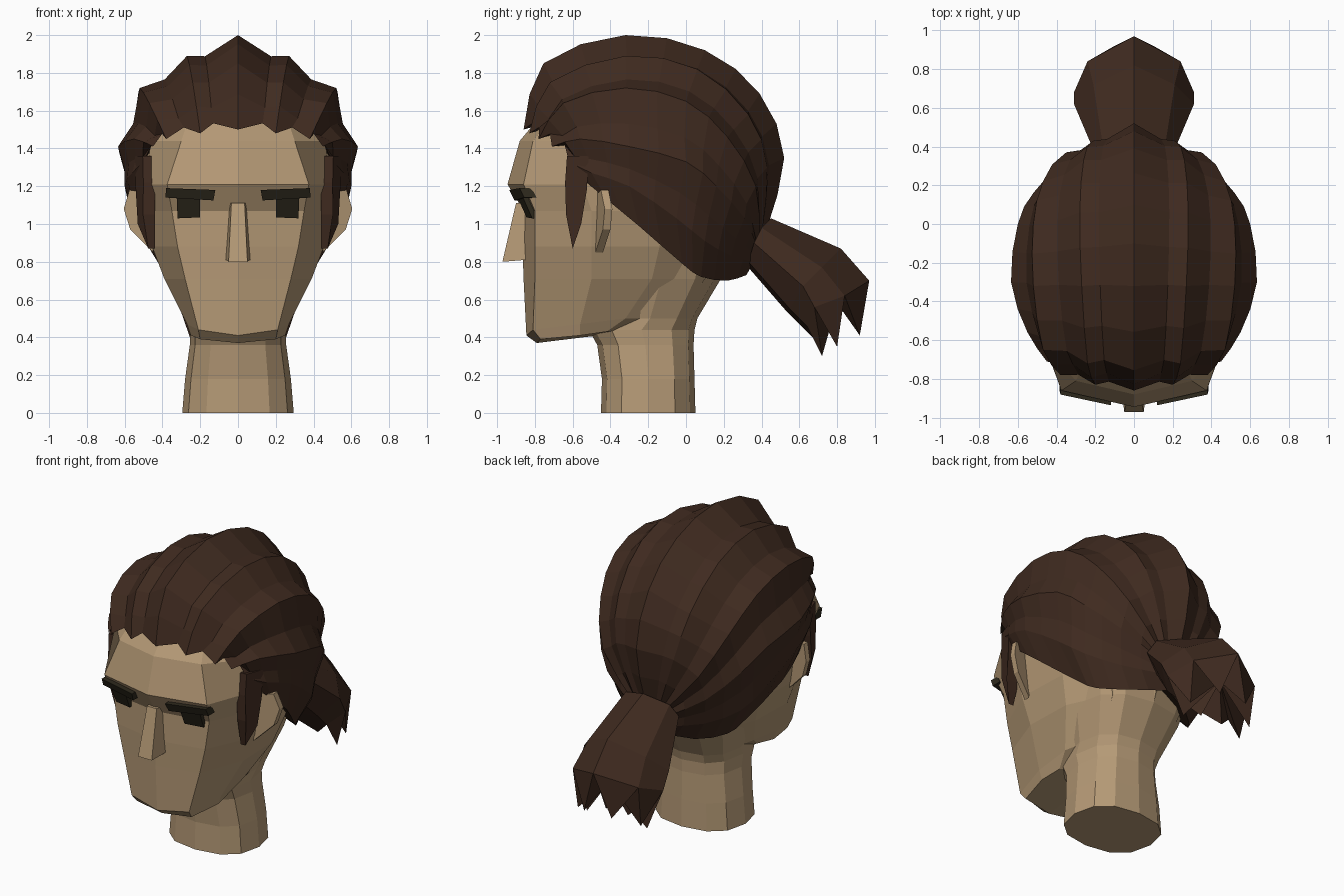
import bpy, bmesh, math
from mathutils import Vector as V

if "Cube" in bpy.data.objects:
    bpy.data.objects.remove(bpy.data.objects["Cube"])


def material(name, rgb):
    m = bpy.data.materials.new(name)
    m.diffuse_color = (*rgb, 1)
    m.use_nodes = True
    m.node_tree.nodes["Principled BSDF"].inputs["Base Color"].default_value = m.diffuse_color
    return m


SKIN = material("skin tan", (0.46, 0.32, 0.18))
HAIR = material("dark brown hair", (0.050, 0.0235, 0.0140))
DARK = material("near black", (0.027, 0.022, 0.012))


def build(name, verts, faces, mat, mirror=False):
    me = bpy.data.meshes.new(name)
    me.from_pydata([tuple(v) for v in verts], [], faces)
    bm = bmesh.new()
    bm.from_mesh(me)
    bmesh.ops.recalc_face_normals(bm, faces=bm.faces)
    bm.to_mesh(me)
    bm.free()
    me.materials.append(mat)
    ob = bpy.data.objects.new(name, me)
    bpy.context.collection.objects.link(ob)
    if mirror:
        mod = ob.modifiers.new("mirror", 'MIRROR')
        mod.use_clip = True
    return ob


def grid(rows, closed=False):
    """Vertices and quads joining equal-length rows of points."""
    n = len(rows[0])
    verts = [p for r in rows for p in r]
    faces = []
    for j in range(len(rows) - 1):
        for i in range(n if closed else n - 1):
            k = (i + 1) % n
            faces.append((j*n + i, j*n + k, (j+1)*n + k, (j+1)*n + i))
    return verts, faces


def solid(name, front, back, mat, mirror=True):
    """Closed block between two matching outlines."""
    n = len(front)
    verts, faces = grid([front, back], True)
    return build(name, verts, faces + [tuple(range(n)), tuple(range(n, 2*n))], mat, mirror)


def spline(pts, steps=2):
    """Catmull-Rom resampling through the points."""
    p = [V(q) for q in pts]
    p = [2*p[0] - p[1]] + p + [2*p[-1] - p[-2]]
    out = []
    for i in range(1, len(p) - 2):
        a, b, c, d = p[i-1:i+3]
        for s in range(steps):
            t = s / steps
            out.append(0.5*(2*b + (c-a)*t + (2*a-5*b+4*c-d)*t*t + (3*b-a-3*c+d)*t**3))
    return out + [p[-2]]


# Head: half rings (z, rise to the rear, front y, face edge, cheek, rear side, nape, back y)
rings = [
    (.37, .020, -.79, (.20, -.77), (.25, -.56), (.23, -.42), (.15, -.34), -.30),
    (.41, .030, -.845, (.21, -.81), (.27, -.56), (.27, -.32), (.21, -.04), .045),
    (.71, 0, -.86, (.28, -.80), (.39, -.50), (.38, -.18), (.25, .10), .185),
    (.88, 0, -.865, (.32, -.80), (.455, -.50), (.44, -.14), (.31, .13), .24),
    (1.07, 0, -.86, (.35, -.80), (.485, -.50), (.49, -.12), (.35, .20), .33),
    (1.21, 0, -.945, (.375, -.86), (.49, -.55), (.51, -.12), (.37, .23), .38),
    (1.44, 0, -.88, (.30, -.81), (.46, -.62), (.50, -.15), (.36, .20), .38),
    (1.56, 0, -.78, (.26, -.72), (.42, -.58), (.46, -.20), (.31, .14), .30),
    (1.75, 0, -.50, (.15, -.50), (.25, -.42), (.25, -.20), (.15, -.05), .00),
]
rows = [[(x, y, z + rise*min(i, 3)) for i, (x, y) in enumerate([(0, c), *mid, (0, b)])]
        for z, rise, c, *mid, b in rings]
v, f = grid(rows)
build("head", v, f + [tuple(range(6)), tuple(range(len(v) - 6, len(v)))], SKIN, True)


# Neck: stacked twelve-sided rounded squares widening into the skull (z, centre y, rx, ry)
def full(s):
    return math.copysign(abs(s)**.82, s) if abs(s) > 1e-6 else 0


rows = [[(rx*full(math.sin(a*math.pi/6)), cy - ry*full(math.cos(a*math.pi/6)), z)
         for a in range(12)]
        for z, cy, rx, ry in [(0, -.2, .295, .25), (.18, -.2, .28, .245),
                              (.36, -.215, .255, .255), (.44, -.235, .255, .28),
                              (.50, -.19, .265, .25), (.71, -.13, .34, .315),
                              (1.0, -.10, .42, .37)]]
v, f = grid(rows, True)
build("neck", v, f + [tuple(range(12)), tuple(range(72, 84))], SKIN)

# Nose wedge
solid("nose", [(-.035, -.90, 1.11), (.035, -.90, 1.11), (.05, -.972, .80), (-.05, -.972, .80)],
      [(-.045, -.84, 1.11), (.045, -.84, 1.11), (.065, -.85, .81), (-.065, -.85, .81)], SKIN, False)


# Eyes and brows: blocks following the slant of the face
def face_block(name, outline, y0, depth):
    front = [(x, y0 + .23*x + .45*(1.15 - z), z) for x, z in outline]
    solid(name, front, [(x, y + depth, z) for x, y, z in front], DARK)


face_block("eyebrows", [(.12, 1.18), (.38, 1.19), (.385, 1.14), (.13, 1.125)], -.95, .065)
face_block("eyes", [(.20, 1.035), (.32, 1.03), (.325, 1.15), (.20, 1.15)], -.942, .08)

# Ears
ear = [(.44, -.48, 1.16), (.575, -.45, 1.18), (.605, -.43, 1.08), (.57, -.44, .97), (.45, -.48, .85)]
solid("ears", ear, [(x, y + .04, z) for x, y, z in ear], SKIN)

# Sideburns: pointed leaf shapes in front of the ears
burn = [(-.63, 1.36), (-.64, 1.22), (-.635, 1.05), (-.60, .87), (-.555, 1.0),
        (-.525, 1.18), (-.515, 1.36)]
solid("sideburns", [(.515 + .35*(y + .6) - .04*(z < .9), y, z) for y, z in burn],
      [(.44, y, z) for y, z in burn], HAIR)

# Hair: ridge lines swept from the hairline back to the tie
crown = [(0, -.86, 1.50), (0, -.755, 1.85), (0, -.32, 2.0), (0, .10, 1.92),
         (0, .39, 1.69), (0, .52, 1.35), (0, .42, .95)]
upper = [(.20, -.83, 1.48), (.24, -.72, 1.75), (.27, -.32, 1.89), (.28, .06, 1.82),
         (.26, .33, 1.58), (.21, .43, 1.30), (.08, .40, .93)]
temple = [(.38, -.78, 1.45), (.47, -.65, 1.64), (.52, -.32, 1.72), (.52, 0, 1.65),
          (.47, .22, 1.46), (.35, .37, 1.20), (.10, .39, .91)]
side = [(.45, -.71, 1.41), (.55, -.56, 1.45), (.635, -.30, 1.41), (.60, 0, 1.33),
        (.52, .16, 1.20), (.36, .31, 1.03), (.10, .38, .87)]
nape = [(.50, -.62, 1.33), (.56, -.50, 1.27), (.60, -.30, 1.20), (.55, -.05, 1.03),
        (.47, .10, .91), (.30, .24, .83), (.08, .36, .80)]
hem = [(.50, -.56, 1.25), (.54, -.42, 1.13), (.53, -.25, .99), (.42, -.02, .79),
       (.36, .08, .72), (.22, .22, .70), (0, .32, .73)]
CORE = V((0, -.2, 1.15))
ridges = [spline(r) for r in (crown, upper, temple, side, nape)]
hem = spline(hem)


def notch(a, b, f, sink):
    """Groove between two ridges, sunk toward the skull and raised at the hairline."""
    out = []
    for i, (p, q) in enumerate(zip(a, b)):
        m = p.lerp(q, f).lerp(CORE, sink*(1 - i/20) if i else .04)
        out.append(m + V((0, 0, 0 if i else .06)))
    return out


notches = [notch(ridges[i], ridges[i+1], .68 if i == 0 else .55, .03 if i == 3 else .06)
           for i in range(4)]
locks = {"crown_lock": [ridges[0], notches[0]]}
for i, name in enumerate(("upper_locks", "temple_locks", "side_locks")):
    locks[name] = [notches[i], ridges[i+1], notches[i+1]]
locks["nape_locks"] = [notches[3], ridges[4], hem, [p.lerp(CORE, .2) for p in hem]]
for name, cols in locks.items():
    rows = [list(r) for r in zip(*cols)]
    rows.insert(0, [V((p.x*.97, p.y*.92, p.z + .02)) for p in rows[0]])  # tucked tip
    build(name, *grid(rows), HAIR, True)

# Ponytail: flaring half tube with pointed ends
rows = [
    [(0, .45, 1.03), (.16, .40, .98), (.20, .36, .90), (.10, .33, .80), (0, .33, .77)],
    [(0, .82, .87), (.21, .72, .77), (.31, .62, .67), (.20, .55, .55), (0, .53, .54)],
    [(0, .97, .70), (.24, .84, .62), (.31, .68, .56), (.20, .64, .46), (0, .62, .45)],
]
v, f = grid(rows)
f.append(tuple(range(5)))
tips = [(.10, .92, .41), (.23, .80, .35), (.22, .72, .30), (.08, .72, .35)]
v += [(0, .80, .58)] + tips
for i in range(4):
    a, b, c, t = 10 + i, 11 + i, 15, 16 + i
    f += [(a, b, t), (b, c, t), (c, a, t)]
build("ponytail", v, f, HAIR, True)
